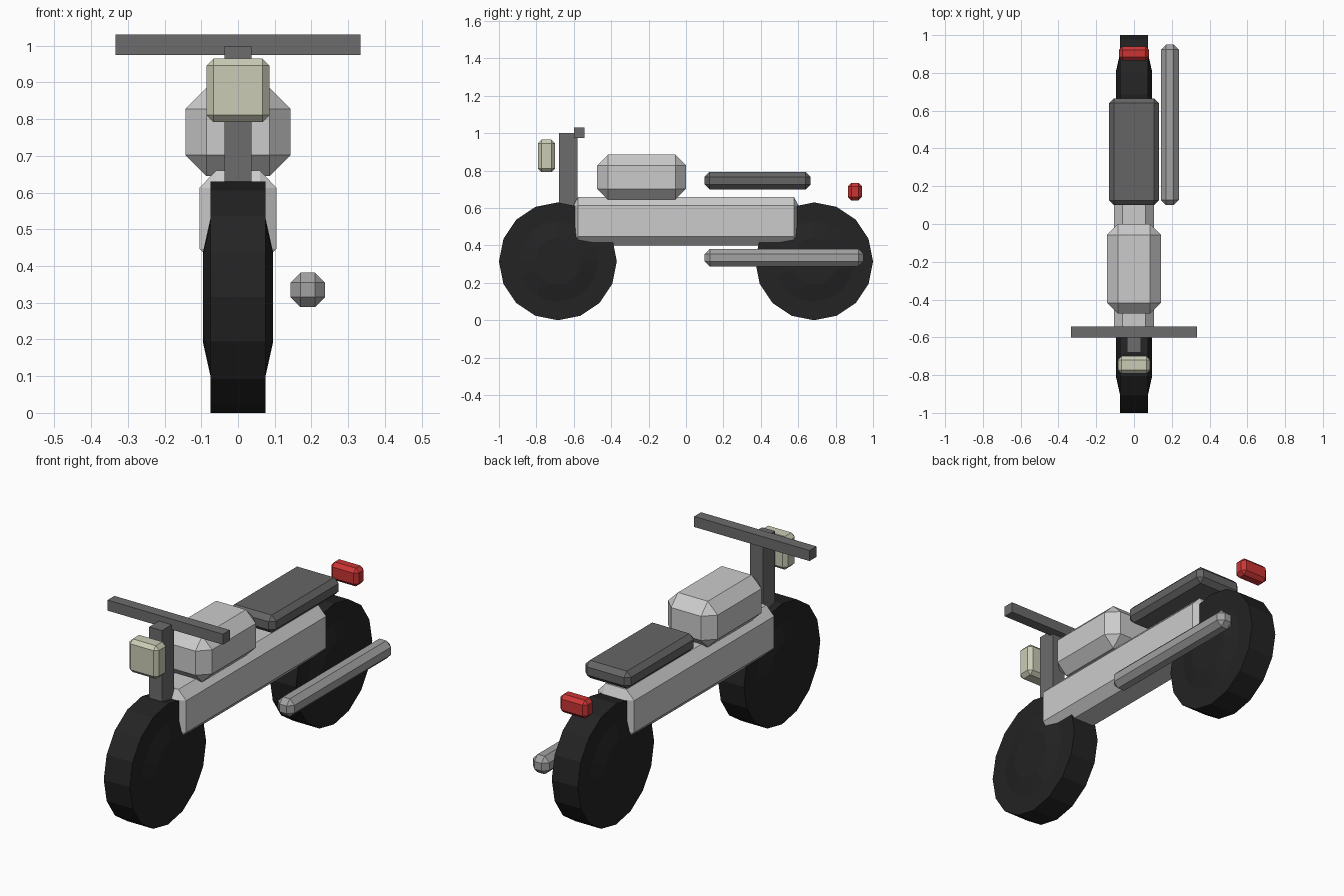
import bpy, bmesh, math
from itertools import product

if "Cube" in bpy.data.objects:
    bpy.data.objects.remove(bpy.data.objects["Cube"])


def material(name, rgb):
    m = bpy.data.materials.new(name)
    m.diffuse_color = (*rgb, 1)
    m.use_nodes = True
    m.node_tree.nodes["Principled BSDF"].inputs["Base Color"].default_value = m.diffuse_color
    return m


RUBBER = material("black rubber", (0.017, 0.017, 0.017))
BODY = material("light grey paint", (0.60, 0.60, 0.60))
SEAT = material("dark grey padding", (0.13, 0.13, 0.13))
METAL = material("dark grey metal", (0.15, 0.15, 0.15))
STEEL = material("mid grey steel", (0.36, 0.36, 0.36))
LAMP = material("cream lamp", (0.60, 0.60, 0.47))
RED = material("red lamp", (0.60, 0.035, 0.035))


def finish(name, bm, mat):
    bmesh.ops.recalc_face_normals(bm, faces=bm.faces)
    me = bpy.data.meshes.new(name)
    bm.to_mesh(me)
    bm.free()
    me.materials.append(mat)
    ob = bpy.data.objects.new(name, me)
    bpy.context.collection.objects.link(ob)
    return ob


def box(name, mat, x, y, z, chamfer=(0, 0, 0)):
    """Box between (min, max) ranges with one-step chamfered edges."""
    bm = bmesh.new()
    mid = [(a + b) / 2 for a, b in (x, y, z)]
    half = [(b - a) / 2 for a, b in (x, y, z)]
    points = set()
    for sign in product((-1, 1), repeat=3):
        for keep in range(3):       # the axis on which the corner stays full size
            points.add(tuple(
                mid[i] + sign[i] * (half[i] - (0 if i == keep else chamfer[i]))
                for i in range(3)))
    for p in points:
        bm.verts.new(p)
    bmesh.ops.convex_hull(bm, input=bm.verts)
    bmesh.ops.dissolve_limit(bm, angle_limit=0.01, verts=bm.verts, edges=bm.edges)
    return finish(name, bm, mat)


def wheel(name, y, r=0.315, sides=16):
    """Sixteen-sided tyre, flat tread, sides bulging towards the hub."""
    profile = [(-0.095, 0.125), (-0.075, 0.215), (-0.075, r),
               (0.075, r), (0.075, 0.215), (0.095, 0.125)]
    bm = bmesh.new()
    rings = []
    for px, pr in profile:
        rings.append([bm.verts.new((px, y + pr * math.sin(a), r + pr * math.cos(a)))
                      for a in (2 * math.pi * i / sides for i in range(sides))])
    for a, b in zip(rings, rings[1:]):
        for i in range(sides):
            j = (i + 1) % sides
            bm.faces.new((a[i], a[j], b[j], b[i]))
    bm.faces.new(rings[0])
    bm.faces.new(rings[-1])
    return finish(name, bm, RUBBER)


# Wheels
wheel("front_wheel", -0.685)
wheel("rear_wheel", 0.685)

# Body
box("frame", BODY, (-0.105, 0.105), (-0.602, 0.602), (0.40, 0.66), (0.045, 0.025, 0.047))
box("fuel_tank", BODY, (-0.143, 0.143), (-0.475, 0.0), (0.645, 0.885), (0.057,) * 3)
box("seat", SEAT, (-0.132, 0.132), (0.10, 0.665), (0.70, 0.792), (0.025,) * 3)

# Steering
box("steering_column", METAL, (-0.037, 0.037), (-0.68, -0.58), (0.59, 1.0))
box("handlebar", METAL, (-0.333, 0.333), (-0.60, -0.543), (0.975, 1.03))

# Lights
box("headlight", LAMP, (-0.086, 0.086), (-0.792, -0.70), (0.792, 0.965), (0.019,) * 3)
box("tail_light", RED, (-0.08, 0.08), (0.865, 0.94), (0.64, 0.735), (0.019,) * 3)

# Exhaust on the right side only
box("exhaust_pipe", STEEL, (0.143, 0.237), (0.10, 0.95), (0.288, 0.382), (0.027,) * 3)
